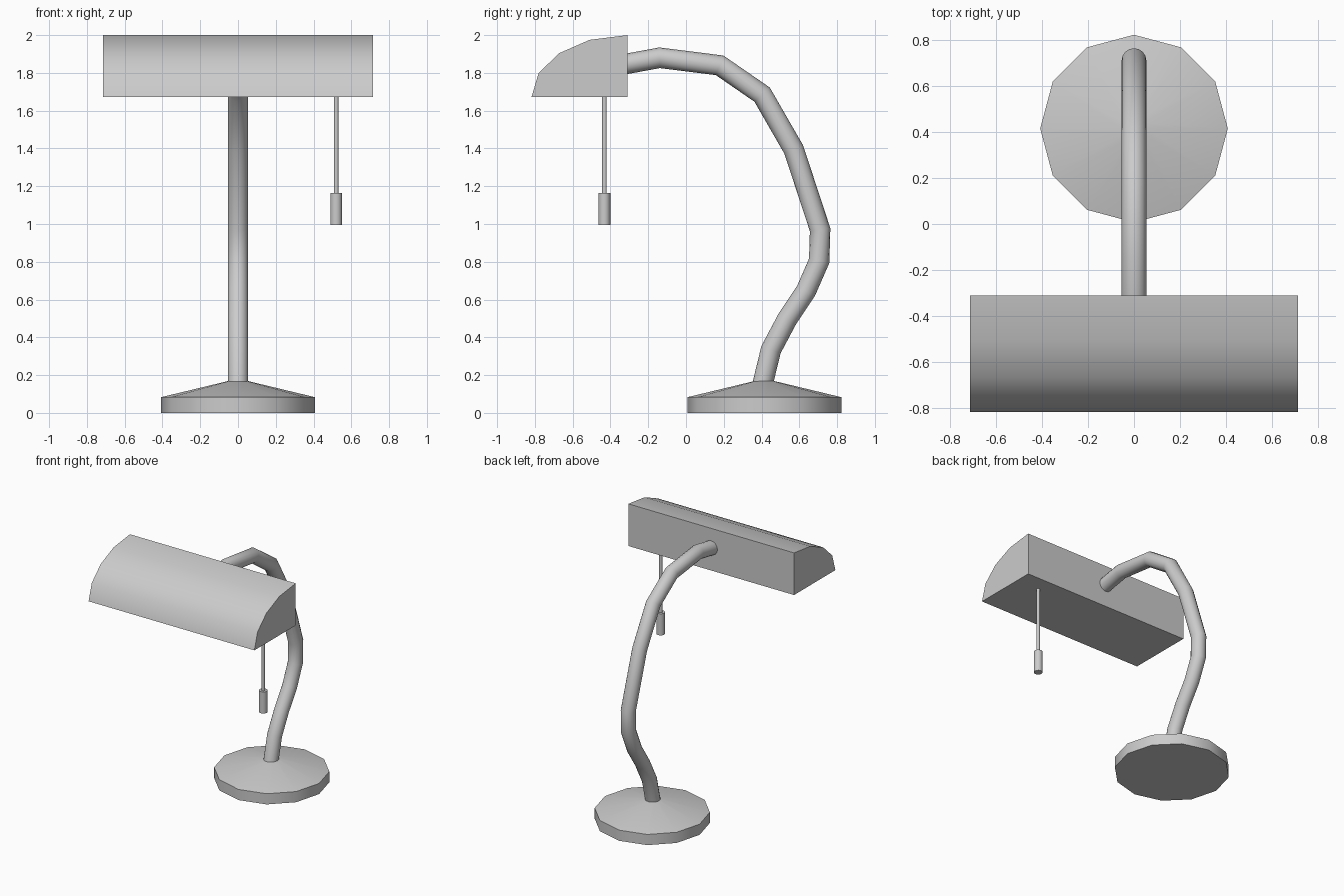
import bpy, bmesh, math
from mathutils import Vector

if "Cube" in bpy.data.objects:
    bpy.data.objects.remove(bpy.data.objects["Cube"])

metal = bpy.data.materials.new("grey metal")
metal.diffuse_color = (0.6, 0.6, 0.6, 1)
metal.use_nodes = True
metal.node_tree.nodes["Principled BSDF"].inputs["Base Color"].default_value = metal.diffuse_color


def finish(name, bm, angle=40):
    """Turn a bmesh into a smooth-shaded object with sharp edges kept."""
    bmesh.ops.recalc_face_normals(bm, faces=bm.faces)
    mesh = bpy.data.meshes.new(name)
    bm.to_mesh(mesh)
    bm.free()
    mesh.materials.append(metal)
    ob = bpy.data.objects.new(name, mesh)
    bpy.context.collection.objects.link(ob)
    bpy.ops.object.select_all(action='DESELECT')
    ob.select_set(True)
    bpy.context.view_layer.objects.active = ob
    bpy.ops.object.shade_smooth_by_angle(angle=math.radians(angle))
    return ob


def skin(name, rings, angle=40):
    """Join rings of points with quads and cap both ends."""
    bm = bmesh.new()
    loops = [[bm.verts.new(p) for p in ring] for ring in rings]
    n = len(loops[0])
    for a, b in zip(loops, loops[1:]):
        for i in range(n):
            j = (i + 1) % n
            bm.faces.new((a[i], a[j], b[j], b[i]))
    bm.faces.new(loops[0])
    bm.faces.new(loops[-1])
    return finish(name, bm, angle)


def lathe(name, x, y, profile, sides, angle=40):
    """Turned part: profile is a list of (radius, z)."""
    turn = [2 * math.pi * i / sides for i in range(sides)]
    return skin(name, [[(x + r * math.cos(t), y + r * math.sin(t), z)
                        for t in turn] for r, z in profile], angle)


def tube(name, path, radius, sides):
    """Bent tube in the yz plane with mitred joints."""
    pts = [Vector((0, y, z)) for y, z in path]
    side = Vector((1, 0, 0))
    rings = []
    for i, p in enumerate(pts):
        d_in = (p - pts[max(i - 1, 0)]).normalized()
        d_out = (pts[min(i + 1, len(pts) - 1)] - p).normalized()
        d = (d_in + d_out).normalized()
        up = d.cross(side)
        stretch = 1 / d.dot(d_out if i == 0 else d_in)
        rings.append([p + radius * (side * math.cos(t) + up * stretch * math.sin(t))
                      for t in (2 * math.pi * k / sides for k in range(sides))])
    return skin(name, rings)


# Twelve-sided base with a shallow cone on top
lathe("base", 0, 0.415, [(0.408, 0), (0.408, 0.083), (0.055, 0.168)], 12, 32)

# Gooseneck
tube("neck", [(0.405, 0.15), (0.45, 0.335), (0.535, 0.495), (0.635, 0.645),
              (0.705, 0.805), (0.71, 0.97), (0.57, 1.395), (0.403, 1.685),
              (0.178, 1.84), (-0.14, 1.88), (-0.33, 1.845)], 0.054, 16)

# Lamp shade: quarter-round profile swept along x
outline = [(-0.31, 1.672), (-0.818, 1.672), (-0.78, 1.80),
           (-0.67, 1.905), (-0.51, 1.975), (-0.31, 2.0)]
skin("lamp_shade", [[(x, y, z) for y, z in outline] for x in (-0.714, 0.714)])

# Pull cord and its handle
lathe("pull_cord", 0.52, -0.432, [(0.012, 1.15), (0.012, 1.68)], 10)
lathe("pull_handle", 0.52, -0.432, [(0.031, 0.995), (0.031, 1.163)], 12)
